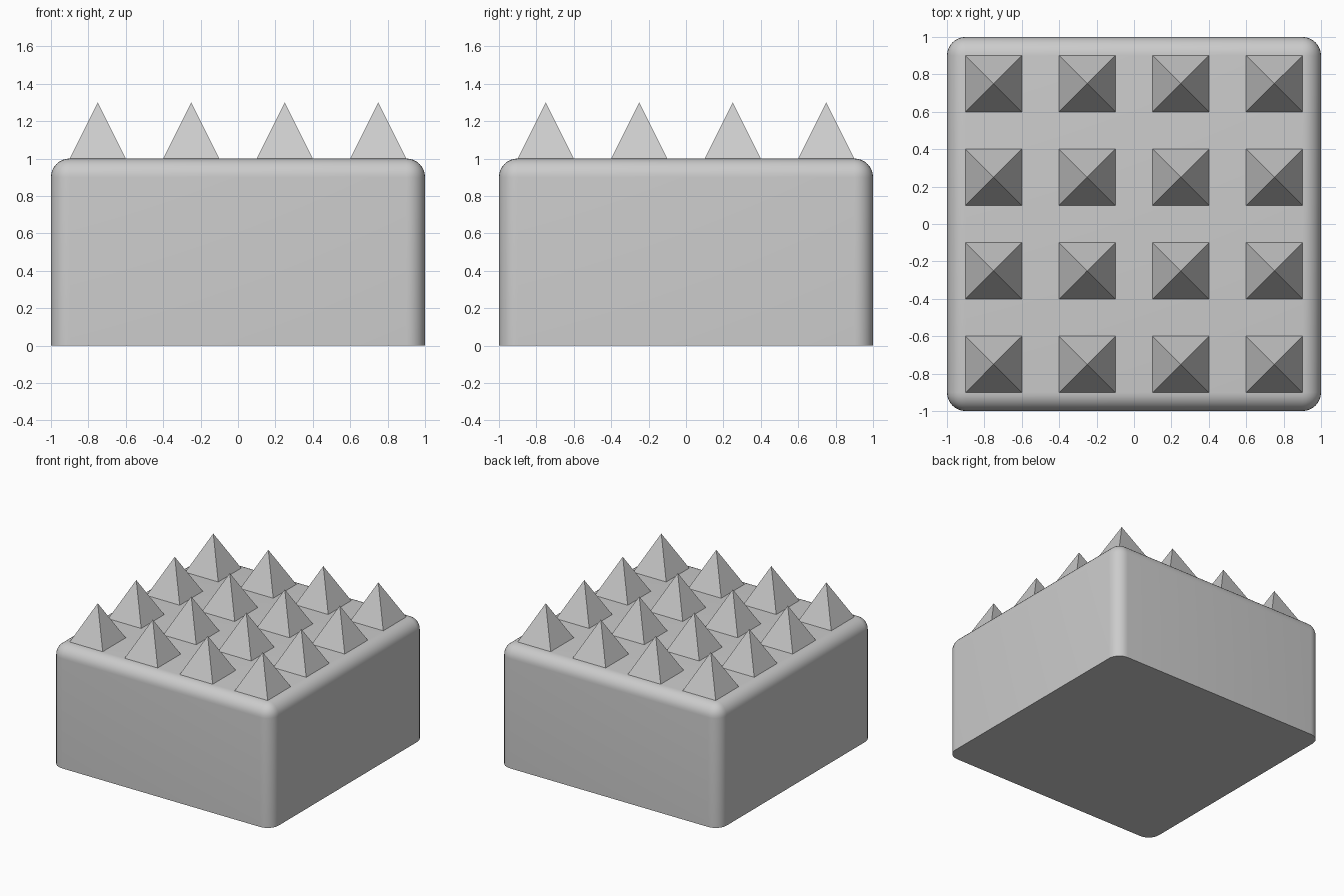
import bpy, bmesh, math
from mathutils import Matrix

cube = bpy.data.objects.get("Cube")
if cube:
    bpy.data.objects.remove(cube, do_unlink=True)

WIDTH, HEIGHT, ROUND = 2.0, 1.0, 0.1
SPIKE_WIDTH, SPIKE_HEIGHT = 0.3, 0.3
COUNT, SPACING = 4, 0.5

grey = bpy.data.materials.new("light grey")
grey.use_nodes = True
colour = (0.6, 0.6, 0.6, 1)
grey.diffuse_color = colour
grey.node_tree.nodes["Principled BSDF"].inputs["Base Color"].default_value = colour


def make_mesh(name, bm):
    mesh = bpy.data.meshes.new(name)
    bm.to_mesh(mesh)
    bm.free()
    mesh.materials.append(grey)
    return mesh


def add_object(name, mesh, location=(0, 0, 0)):
    obj = bpy.data.objects.new(name, mesh)
    obj.location = location
    bpy.context.collection.objects.link(obj)
    return obj


# Block: sides and top rounded, bottom rim left sharp
bm = bmesh.new()
bmesh.ops.create_cube(bm, size=1, matrix=Matrix.Translation((0, 0, HEIGHT / 2))
                      @ Matrix.Diagonal((WIDTH, WIDTH, HEIGHT, 1)))
rounded = [e for e in bm.edges if max(v.co.z for v in e.verts) > HEIGHT / 2]
bmesh.ops.bevel(bm, geom=rounded, offset=ROUND, segments=8, profile=0.5,
                affect='EDGES', clamp_overlap=True)
block = add_object("base_block", make_mesh("base_block", bm))
bpy.ops.object.select_all(action='DESELECT')
block.select_set(True)
bpy.context.view_layer.objects.active = block
bpy.ops.object.shade_smooth_by_angle(angle=math.radians(30))

# Spikes: a square grid of pyramids sharing one mesh
bm = bmesh.new()
bmesh.ops.create_cone(bm, cap_ends=True, segments=4, radius1=SPIKE_WIDTH / math.sqrt(2),
                      radius2=0, depth=SPIKE_HEIGHT,
                      matrix=Matrix.Translation((0, 0, SPIKE_HEIGHT / 2))
                      @ Matrix.Rotation(math.pi / 4, 4, 'Z'))
bmesh.ops.remove_doubles(bm, verts=bm.verts, dist=0.001)
spike = make_mesh("spike", bm)
middle = (COUNT - 1) / 2
for row in range(COUNT):
    for col in range(COUNT):
        add_object(f"spike_{row + 1}_{col + 1}", spike,
                   ((col - middle) * SPACING, (row - middle) * SPACING, HEIGHT))
